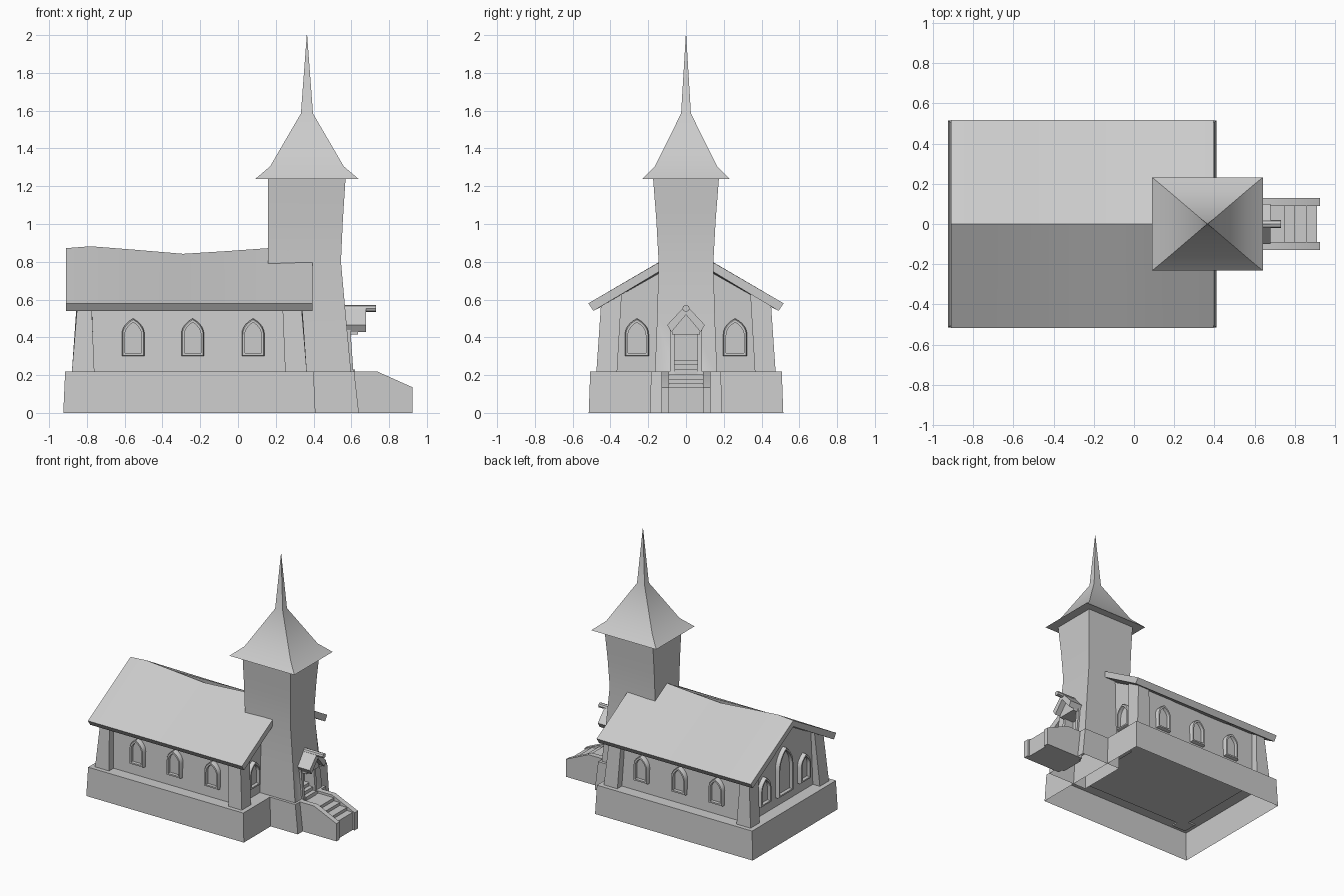
import bpy, bmesh, math
from mathutils import Vector

if "Cube" in bpy.data.objects:
    bpy.data.objects.remove(bpy.data.objects["Cube"])

stone = bpy.data.materials.new("pale grey")
stone.use_nodes = True
GREY = (0.6, 0.6, 0.6, 1)
stone.diffuse_color = GREY
stone.node_tree.nodes["Principled BSDF"].inputs["Base Color"].default_value = GREY


def finish(name, bm):
    bmesh.ops.recalc_face_normals(bm, faces=bm.faces)
    mesh = bpy.data.meshes.new(name)
    bm.to_mesh(mesh)
    bm.free()
    mesh.materials.append(stone)
    obj = bpy.data.objects.new(name, mesh)
    bpy.context.collection.objects.link(obj)
    bpy.ops.object.select_all(action='DESELECT')
    bpy.context.view_layer.objects.active = obj
    obj.select_set(True)
    bpy.ops.object.shade_smooth_by_angle(angle=math.radians(35))
    return obj


def loft(name, rings, start=True, end=True, loop=False):
    """Skin closed rings of points in order, with optional end caps."""
    bm = bmesh.new()
    vs = [[bm.verts.new(p) for p in r] for r in rings]
    n = len(vs[0])
    pairs = list(zip(vs, vs[1:])) + ([(vs[-1], vs[0])] if loop else [])
    for a, b in pairs:
        for i in range(n):
            j = (i + 1) % n
            bm.faces.new((a[i], a[j], b[j], b[i]))
    if start and not loop:
        bm.faces.new(vs[0])
    if end and not loop:
        bm.faces.new(vs[-1])
    return finish(name, bm)


def rect(x0, x1, y0, y1, z):
    return [(x0, y0, z), (x1, y0, z), (x1, y1, z), (x0, y1, z)]


def box(name, x0, x1, y0, y1, z0, z1):
    return loft(name, [rect(x0, x1, y0, y1, z0), rect(x0, x1, y0, y1, z1)])


def along_x(name, profile, x0, x1):
    return loft(name, [[(x, y, z) for y, z in profile] for x in (x0, x1)])


def along_y(name, profile, y0, y1):
    return loft(name, [[(x, y, z) for x, z in profile] for y in (y0, y1)])


def under_roof(y):
    return 0.54 + 0.59 * (0.49 - abs(y))


# Plinths, open underneath
loft("nave_plinth", [rect(-.925, .41, -.515, .515, 0),
                     rect(-.915, .4, -.507, .507, .22)], start=False)
loft("tower_plinth", [rect(.3, .64, -.19, .19, 0),
                      rect(.3, .615, -.185, .185, .22)], start=False)

# Nave walls with gable ends
wall = [(-.42, .21), (-.4, under_roof(.4)), (0, .82), (.4, under_roof(.4)), (.42, .21)]
along_x("nave_walls", wall, -.82, .3)

# Leaning corner piers
for end, (out_low, in_low, out_top, in_top) in {
        "back": (-.88, -.76, -.85, -.775), "front": (.365, .25, .335, .235)}.items():
    for side, s in (("left", 1), ("right", -1)):
        low = [(x, s * y, .21) for x, y in ((out_low, .475), (out_low, .365),
                                            (in_low, .365), (in_low, .475))]
        top = [(x, s * y, under_roof(y) + .01) for x, y in (
            (out_top, .45), (out_top, .34), (in_top, .34), (in_top, .45))]
        loft(f"{end}_{side}_pier", [low, top])

# Sagging nave roof
ridge_line = [(-.91, .872), (-.78, .882), (-.55, .864), (-.29, .842),
              (-.05, .857), (.16, .872), (.395, .88)]
loft("nave_roof", [[(x, -.517, .58), (x, 0, r), (x, .517, .58),
                    (x, .49, .54), (x, 0, r - .047), (x, -.49, .54)]
                   for x, r in ridge_line])

# Tower with a narrow waist
tower = loft("tower", [rect(.16, x, -y, y, z) for x, y, z in (
    (.6, .165, .2), (.572, .153, .5), (.545, .145, .8), (.555, .157, 1.02), (.57, .175, 1.25))])
cutter = box("doorway_cutter", .52, .7, -.063, .063, .215, .415)
cutter.hide_render = True
cutter.hide_viewport = True
cut = tower.modifiers.new("doorway", 'BOOLEAN')
cut.object = cutter
cut.solver = 'EXACT'

# Flared spire
SPIRE_X = .365
loft("spire", [rect(SPIRE_X - a, SPIRE_X + a, -b, b, z) for a, b, z in (
    (.275, .232, 1.237), (.195, .165, 1.305), (.032, .026, 1.585), (.001, .001, 2))])


# Pointed windows: a framed arch around a thin pane
def arch(half, height, steps=5):
    spring = height * .58
    pts = [(-half, 0), (half, 0)]
    for i in range(steps + 1):
        t = i / steps
        pts.append((half * math.cos(t * math.pi / 2) ** .8,
                    spring + (height - spring) * t ** .9))
    pts += [(-u, z) for u, z in reversed(pts[2:-1])]
    return pts


def window(name, centre, out, half, height, depth=.03):
    centre, out = Vector(centre), Vector(out)
    side = Vector((0, 0, 1)).cross(out)

    def ring(inset, d):
        return [centre + side * u + Vector((0, 0, z + inset)) + out * d
                for u, z in arch(half - inset, height - 2.3 * inset)]
    w = .016
    loft(name + "_frame", [ring(0, -.03), ring(0, depth * .7), ring(.005, depth),
                           ring(w, depth), ring(w, -.03)], loop=True)
    loft(name + "_pane", [ring(w, -.002), ring(w, .004)])


for s, label in ((1, "left"), (-1, "right")):
    for i, x in enumerate((-.555, -.24, .08)):
        window(f"{label}_window_{i + 1}", (x, s * .412, .3), (0, s, 0), .06, .2)
    window(f"front_{label}_window", (.3, s * .26, .3), (1, 0, 0), .063, .2)
    window(f"back_{label}_window", (-.82, s * .24, .3), (-1, 0, 0), .063, .21)
window("back_middle_window", (-.82, 0, .29), (-1, 0, 0), .09, .36)

# Porch canopy, gable panel, ridge beam and door jambs
along_x("canopy", [(-.1, .465), (0, .572), (.1, .465), (.077, .428),
                   (0, .52), (-.077, .428)], .54, .678)
along_x("canopy_gable", [(-.075, .415), (-.075, .435), (0, .53),
                         (.075, .435), (.075, .415)], .54, .635)
along_x("canopy_beam", [(.02 * math.cos(a * math.pi / 4), .553 + .018 * math.sin(a * math.pi / 4))
                        for a in range(8)], .56, .73)
for s, label in ((1, "left"), (-1, "right")):
    loft(f"{label}_jamb", [rect(.55, .612, s * .062, s * .086, .2),
                           rect(.55, .595, s * .062, s * .086, .44)])

# Steps and their side walls
for i, (x, z) in enumerate(((.91, .135), (.86, .158), (.8, .18), (.75, .203))):
    box(f"step_{i + 1}", .58, x, -.095, .095, 0, z)
for i, (x, z) in enumerate(((.62, .23), (.59, .255), (.56, .28))):
    box(f"door_step_{i + 1}", .5, x, -.062, .062, .19, z)
rail = [(.6, 0), (.925, 0), (.925, .135), (.735, .22), (.6, .22)]
for s, label in ((1, "left"), (-1, "right")):
    along_y(f"{label}_stair_wall", rail, s * .09, s * .13)
